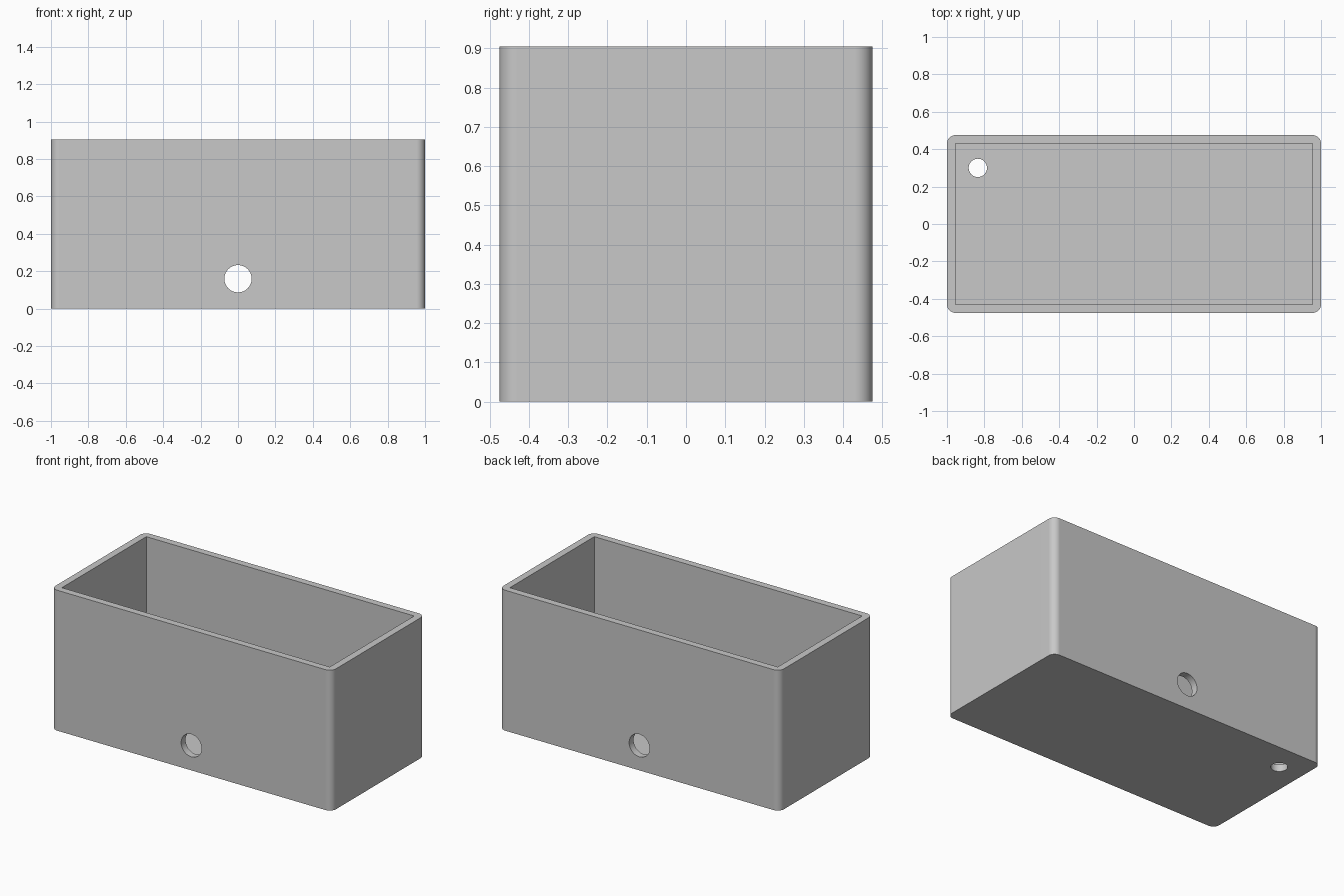
import bpy, bmesh, math
from mathutils import Matrix

default = bpy.data.objects.get("Cube")
if default:
    bpy.data.objects.remove(default, do_unlink=True)

LENGTH, WIDTH, HEIGHT = 2.0, 0.95, 0.905
WALL = 0.045

grey = bpy.data.materials.new("plain_grey")
grey.use_nodes = True
colour = (0.58, 0.58, 0.58, 1.0)
grey.diffuse_color = colour
grey.node_tree.nodes["Principled BSDF"].inputs["Base Color"].default_value = colour


def finish(name, bm):
    bmesh.ops.recalc_face_normals(bm, faces=bm.faces)
    mesh = bpy.data.meshes.new(name)
    bm.to_mesh(mesh)
    bm.free()
    mesh.materials.append(grey)
    obj = bpy.data.objects.new(name, mesh)
    bpy.context.collection.objects.link(obj)
    return obj


def box(name, size, bottom, radius=0.0):
    """Box standing at height bottom, with optional rounded upright edges."""
    bm = bmesh.new()
    bmesh.ops.create_cube(bm, size=1)
    bmesh.ops.scale(bm, vec=size, verts=bm.verts)
    bmesh.ops.translate(bm, vec=(0, 0, bottom + size[2] / 2), verts=bm.verts)
    if radius:
        upright = [e for e in bm.edges
                   if abs(e.verts[0].co.z - e.verts[1].co.z) > 0.1]
        bmesh.ops.bevel(bm, geom=upright, offset=radius, segments=10,
                        profile=0.5, affect='EDGES')
    return finish(name, bm)


def rod(name, radius, depth, centre, tilt=0.0):
    bm = bmesh.new()
    bmesh.ops.create_cone(bm, cap_ends=True, segments=48, radius1=radius,
                          radius2=radius, depth=depth,
                          matrix=Matrix.Translation(centre) @ Matrix.Rotation(tilt, 4, 'X'))
    return finish(name, bm)


# Rounded outer block, hollowed from above and drilled
planter = box("planter_box", (LENGTH, WIDTH, HEIGHT), 0, radius=0.045)
cutters = [
    box("cavity_cutter", (LENGTH - 2 * WALL, WIDTH - 2 * WALL, HEIGHT), WALL),
    # Matching holes through the front and back walls
    rod("wall_hole_cutter", 0.073, 2, (0, 0, 0.16), math.pi / 2),
    # Drain hole in the floor, near the back right corner
    rod("drain_hole_cutter", 0.049, 0.3, (-0.835, 0.3, 0)),
]
for cutter in cutters:
    cutter.hide_render = True
    cut = planter.modifiers.new(cutter.name, 'BOOLEAN')
    cut.operation = 'DIFFERENCE'
    cut.solver = 'EXACT'
    cut.object = cutter

# Bake the cuts and drop the cutters
graph = bpy.context.evaluated_depsgraph_get()
baked = bpy.data.meshes.new_from_object(planter.evaluated_get(graph))
planter.modifiers.clear()
planter.data = baked
for cutter in cutters:
    bpy.data.objects.remove(cutter, do_unlink=True)

# Smooth rounded corners and holes, crisp everywhere else
bpy.ops.object.select_all(action='DESELECT')
planter.select_set(True)
bpy.context.view_layer.objects.active = planter
bpy.ops.object.shade_smooth_by_angle(angle=math.radians(30))
weighted = planter.modifiers.new("flat_walls", 'WEIGHTED_NORMAL')
weighted.keep_sharp = True
